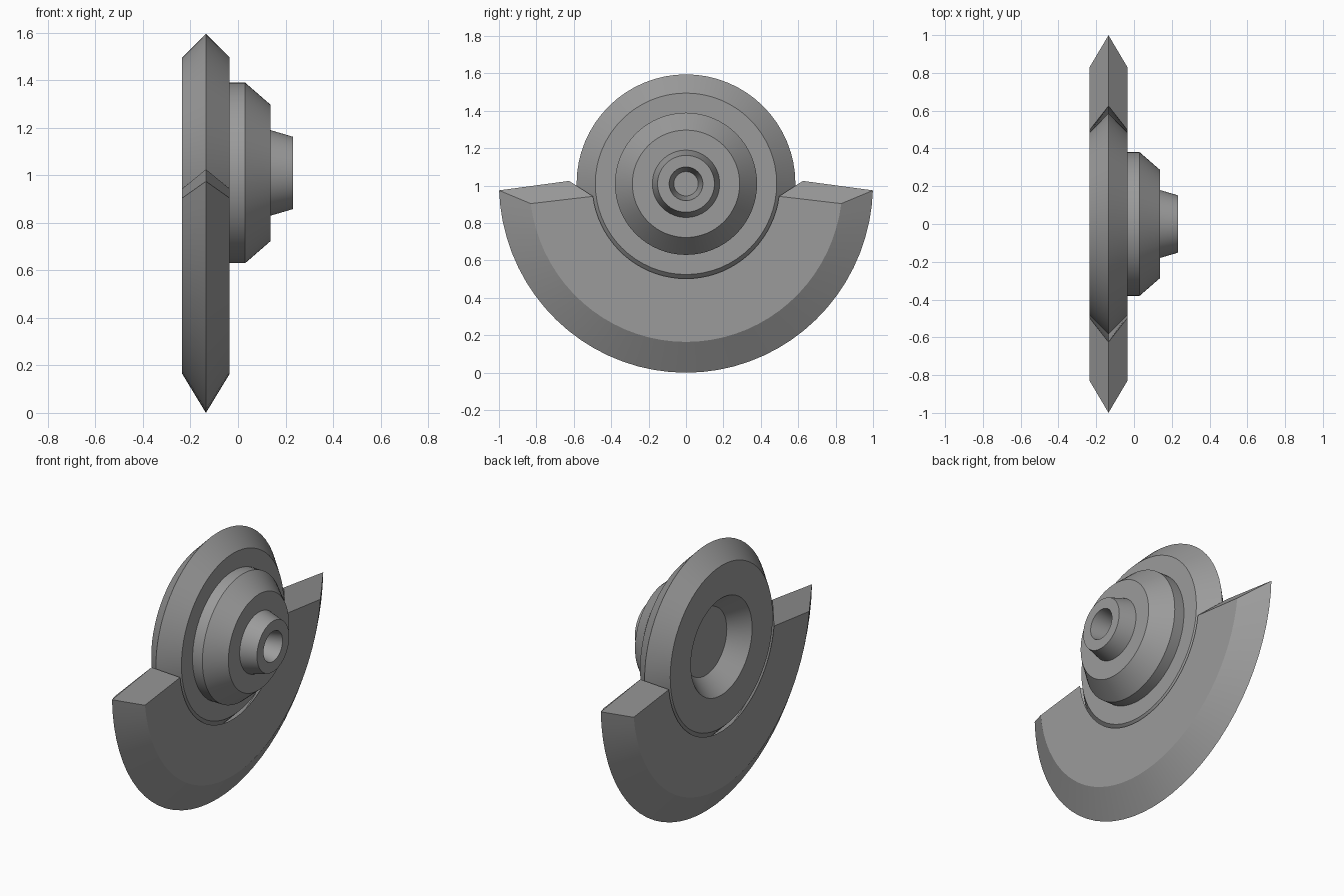
import bpy
import bmesh
import math

AXIS_Z = 1.01      # height of the shared spin axis, which runs along x
MID_X = -0.135     # middle plane of the disc and the counterweight

cube = bpy.data.objects.get("Cube")
if cube:
    bpy.data.objects.remove(cube, do_unlink=True)

grey = bpy.data.materials.new("mid grey")
grey.use_nodes = True
colour = (0.33, 0.33, 0.33, 1)
grey.diffuse_color = colour
grey.node_tree.nodes["Principled BSDF"].inputs["Base Color"].default_value = colour


def finish(name, bm):
    """Turn the bmesh into a smooth shaded object with sharp creases."""
    bmesh.ops.remove_doubles(bm, verts=bm.verts, dist=0.0001)
    bmesh.ops.recalc_face_normals(bm, faces=bm.faces)
    mesh = bpy.data.meshes.new(name)
    bm.to_mesh(mesh)
    bm.free()
    mesh.materials.append(grey)
    obj = bpy.data.objects.new(name, mesh)
    bpy.context.collection.objects.link(obj)
    bpy.ops.object.select_all(action="DESELECT")
    obj.select_set(True)
    bpy.context.view_layer.objects.active = obj
    bpy.ops.object.shade_smooth_by_angle(angle=math.radians(25))
    return obj


def lathe(name, profile, steps=64):
    """Spin (x, radius) points round the axis."""
    bm = bmesh.new()
    verts = [bm.verts.new((x, 0, AXIS_Z + r)) for x, r in profile]
    edges = [bm.edges.new(pair) for pair in zip(verts, verts[1:])]
    bmesh.ops.spin(bm, geom=verts + edges, cent=(0, 0, AXIS_Z), axis=(1, 0, 0),
                   angle=math.tau, steps=steps, use_duplicate=False)
    return finish(name, bm)


def arc_weight(name, section, steps=36, stretch=1.01):
    """Sweep a ring section of (x offset, radius, end angle) below the axis."""
    bm = bmesh.new()
    rings = []
    for i in range(steps + 1):
        ring = []
        for dx, radius, end in section:
            a = math.radians(end + (180 - 2 * end) * i / steps)
            ring.append(bm.verts.new((MID_X + dx, radius * math.cos(a),
                                      AXIS_Z - stretch * radius * math.sin(a))))
        rings.append(ring)
    n = len(section)
    for a, b in zip(rings, rings[1:]):
        for j in range(n):
            k = (j + 1) % n
            bm.faces.new((a[j], a[k], b[k], b[j]))
    # ends: two slopes meeting at the middle ridge
    for ring in (rings[0], rings[-1]):
        bm.faces.new((ring[0], ring[1], ring[2], ring[5]))
        bm.faces.new((ring[2], ring[3], ring[4], ring[5]))
    return finish(name, bm)


# Disc with a ridged rim and a tapered recess in its back
lathe("ridged_disc", [(-0.13, 0), (-0.13, 0.2), (-0.235, 0.29), (-0.235, 0.485),
                      (MID_X, 0.585), (-0.035, 0.485), (-0.035, 0)])

# Stepped hub
lathe("hub", [(-0.035, 0), (-0.035, 0.38), (0.03, 0.38), (0.137, 0.287), (0.137, 0.17)])

# Nozzle with a tapered blind bore
lathe("nozzle", [(0.137, 0.18), (0.232, 0.152), (0.232, 0.09), (0.11, 0.065), (0.11, 0)])

# Half ring counterweight with a grooved inside and a ridged outside
arc_weight("counterweight", [(-0.1, 0.502, 7.6), (-0.1, 0.837, 7.2), (0, 1.0, 2),
                             (0.1, 0.837, 7.2), (0.1, 0.502, 7.6), (0, 0.625, -1.4)])
